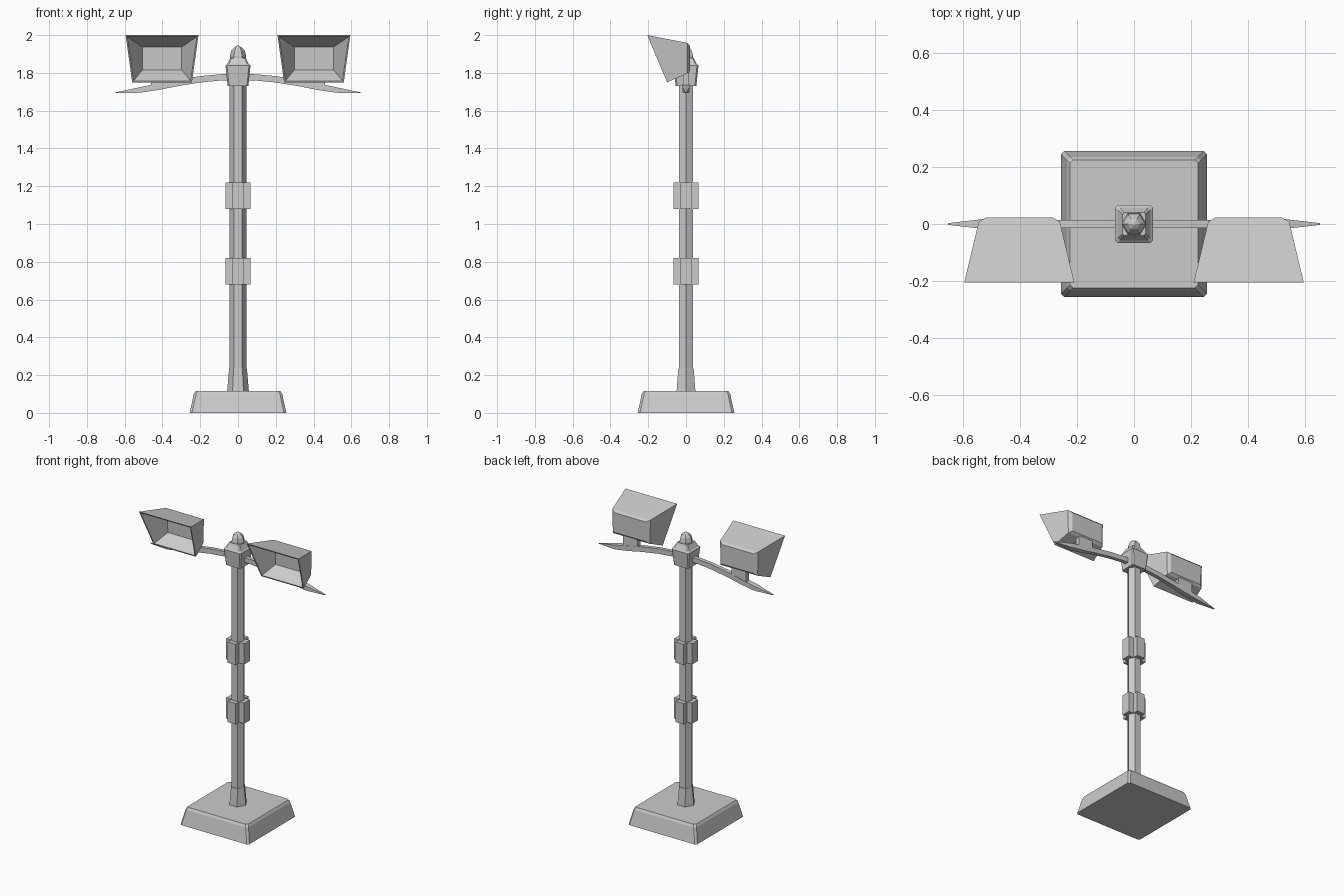
import bpy, bmesh
from math import cos, sin, pi

if "Cube" in bpy.data.objects:
    bpy.data.objects.remove(bpy.data.objects["Cube"])


def loft(name, rings, mirror=False):
    """Skin a list of equal-length point rings and cap both ends."""
    bm = bmesh.new()
    vs = [[bm.verts.new(p) for p in r] for r in rings]
    n = len(rings[0])
    for a, b in zip(vs, vs[1:]):
        for i in range(n):
            j = (i + 1) % n
            bm.faces.new((a[i], a[j], b[j], b[i]))
    bm.faces.new(vs[0][::-1])
    bm.faces.new(vs[-1])
    bmesh.ops.recalc_face_normals(bm, faces=bm.faces[:])
    me = bpy.data.meshes.new(name)
    bm.to_mesh(me)
    bm.free()
    ob = bpy.data.objects.new(name, me)
    bpy.context.collection.objects.link(ob)
    if mirror:
        ob.modifiers.new("mirror", 'MIRROR')
    return ob


def chamfer_sq(h, c, z):
    k = h - c
    return [(h, -k, z), (h, k, z), (k, h, z), (-k, h, z),
            (-h, k, z), (-h, -k, z), (-k, -h, z), (k, -h, z)]


def hexagon(r, z):
    return [(r * cos(i * pi / 3), r * sin(i * pi / 3), z) for i in range(6)]


def plus(h, w, z):
    return [(h, -w, z), (h, w, z), (w, w, z), (w, h, z), (-w, h, z), (-w, w, z),
            (-h, w, z), (-h, -w, z), (-w, -w, z), (-w, -h, z), (w, -h, z), (w, -w, z)]


def lamp_ring(top_w, top_y, top_z, bot_w, bot_y, bot_z, cx=0.402):
    return [(cx - top_w, top_y, top_z), (cx + top_w, top_y, top_z),
            (cx + bot_w, bot_y, bot_z), (cx - bot_w, bot_y, bot_z)]


def x_ring(x, top, bot, hy):
    return [(x, -hy, top), (x, hy, top), (x, hy, bot), (x, -hy, bot)]


# Base block with sloped sides and softened top edge
loft("base", [chamfer_sq(0.256, 0.012, 0), chamfer_sq(0.234, 0.012, 0.1),
              chamfer_sq(0.225, 0.012, 0.116)])

# Six-sided pole and its foot collar
loft("pole", [hexagon(0.044, 0.1), hexagon(0.044, 1.76)])
loft("pole_foot", [hexagon(0.058, 0.11), hexagon(0.047, 0.235)])

# Two clamps around the pole
for i, z in enumerate((0.68, 1.08)):
    loft(f"clamp_{i + 1}", [plus(0.067, 0.03, z), plus(0.067, 0.03, z + 0.14)])

# Square head block and six-sided finial
loft("head", [chamfer_sq(0.055, 0.008, 1.73), chamfer_sq(0.066, 0.008, 1.838),
              chamfer_sq(0.057, 0.008, 1.846), chamfer_sq(0.04, 0.005, 1.88)])
loft("finial", [hexagon(0.042, 1.86), hexagon(0.043, 1.89), hexagon(0.036, 1.917),
                hexagon(0.02, 1.935), hexagon(0.005, 1.944)])

# Drooping arms that taper to a point
arm = [(0.03, 1.796, 1.762, 0.013), (0.1, 1.792, 1.759, 0.013),
       (0.2, 1.783, 1.749, 0.013), (0.32, 1.764, 1.73, 0.014),
       (0.42, 1.745, 1.71, 0.017), (0.52, 1.724, 1.695, 0.018),
       (0.652, 1.696, 1.693, 0.003)]
loft("arms", [x_ring(*s) for s in arm], mirror=True)

# Brackets joining lamps to arms
loft("lamp_brackets", [x_ring(0.35, 1.80, 1.745, 0.015),
                       x_ring(0.37, 1.815, 1.735, 0.015),
                       x_ring(0.435, 1.815, 1.72, 0.015),
                       x_ring(0.46, 1.80, 1.715, 0.015)], mirror=True)

# Flared lamp housings: back cap, shell, rim, then hollow inside
loft("lamp_housings", [
    lamp_ring(0.118, 0.022, 1.944, 0.118, 0.022, 1.812),
    lamp_ring(0.142, 0.008, 1.958, 0.138, 0.008, 1.797),
    lamp_ring(0.193, -0.205, 2.0, 0.158, -0.1, 1.75),
    lamp_ring(0.185, -0.2, 1.992, 0.151, -0.103, 1.758),
    lamp_ring(0.104, -0.03, 1.937, 0.104, -0.025, 1.815)], mirror=True)
